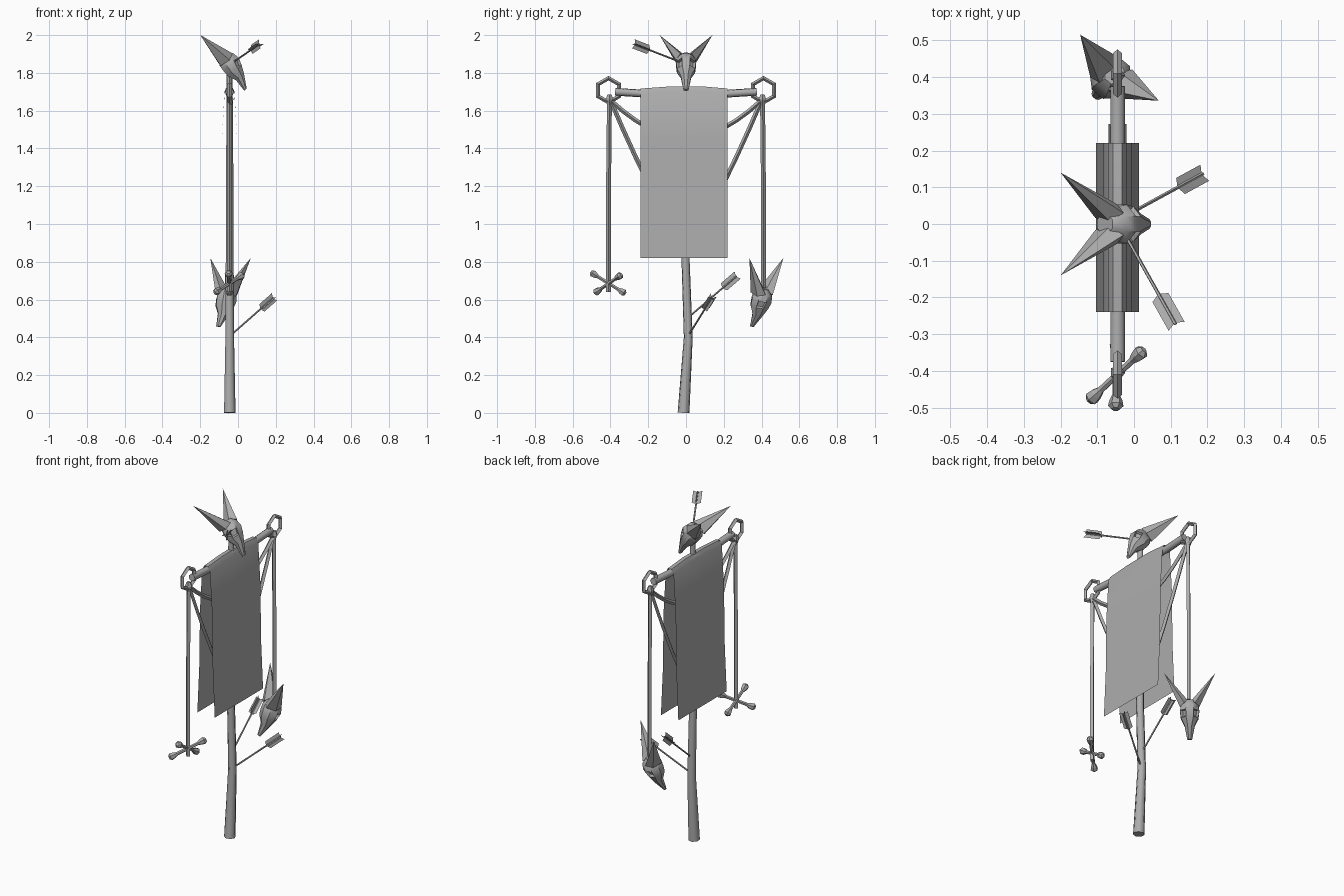
import bpy, bmesh, math
from mathutils import Vector, Matrix

if "Cube" in bpy.data.objects:
    bpy.data.objects.remove(bpy.data.objects["Cube"])

CX = -0.045  # x of the pole line

grey = bpy.data.materials.new("plain grey")
grey.diffuse_color = (0.42, 0.42, 0.42, 1)
grey.use_nodes = True
grey.node_tree.nodes["Principled BSDF"].inputs["Base Color"].default_value = grey.diffuse_color


def finish(name, bm, smooth=None, recalc=True):
    if recalc:
        bmesh.ops.recalc_face_normals(bm, faces=bm.faces)
    me = bpy.data.meshes.new(name)
    bm.to_mesh(me)
    bm.free()
    me.materials.append(grey)
    ob = bpy.data.objects.new(name, me)
    bpy.context.collection.objects.link(ob)
    if smooth:
        bpy.ops.object.select_all(action='DESELECT')
        ob.select_set(True)
        bpy.context.view_layer.objects.active = ob
        bpy.ops.object.shade_smooth_by_angle(angle=math.radians(smooth))
    return ob


def loft(bm, rings):
    """Skin a list of point rings and cap both ends."""
    vs = [[bm.verts.new(p) for p in r] for r in rings]
    n = len(vs[0])
    for a, b in zip(vs, vs[1:]):
        for i in range(n):
            bm.faces.new((a[i], a[(i + 1) % n], b[(i + 1) % n], b[i]))
    bm.faces.new(vs[0][::-1])
    bm.faces.new(vs[-1])


def tube(bm, path, radii, sides):
    pts = [Vector(p) for p in path]
    if not isinstance(radii, (list, tuple)):
        radii = [radii] * len(pts)
    rings = []
    for i, p in enumerate(pts):
        d = (pts[min(i + 1, len(pts) - 1)] - pts[max(i - 1, 0)]).normalized()
        u = Vector((1, 0, 0)) if abs(d.x) < 0.9 else Vector((0, 0, 1))
        u = (u - d * u.dot(d)).normalized()
        v = d.cross(u)
        rings.append([p + radii[i] * (u * math.cos(a) + v * math.sin(a))
                      for a in (2 * math.pi * k / sides for k in range(sides))])
    loft(bm, rings)


def make_tube(name, path, radii, sides, smooth=None):
    bm = bmesh.new()
    tube(bm, path, radii, sides)
    return finish(name, bm, smooth)


# Pole and crossbar
make_tube("pole", [(CX, -0.013, 0), (CX, 0.012, 0.4), (CX, -0.002, 0.8), (CX, 0, 1.3), (CX, 0, 1.82)],
          [0.032, 0.024, 0.022, 0.02, 0.016], 7, 60)
make_tube("crossbar", [(CX, -0.375, 1.70), (CX, -0.22, 1.69), (CX, 0, 1.705), (CX, 0.22, 1.69), (CX, 0.375, 1.70)],
          [0.021, 0.021, 0.024, 0.021, 0.021], 7, 60)

# Banner: one open cloth folded over the crossbar
bm = bmesh.new()
half = [(0.058, 0.82), (0.045, 1.1), (0.04, 1.45), (0.026, 1.70), (0.012, 1.727)]
profile = [(CX - x, z) for x, z in half] + [(CX + x, z) for x, z in reversed(half)]
columns = []
for y, lift in ((-0.24, -0.01), (-0.1, 0), (0.08, 0.002), (0.22, -0.01)):
    columns.append([bm.verts.new((x, y, z + (lift if z > 1.6 else 0))) for x, z in profile])
for a, b in zip(columns, columns[1:]):
    for i in range(len(profile) - 1):
        bm.faces.new((a[i], a[i + 1], b[i + 1], b[i]))
finish("banner", bm, 50)

# Six-sided rings at the bar ends, with hanging ropes
for side, name in ((-1, "left"), (1, "right")):
    bm = bmesh.new()
    rings = []
    for k in range(6):
        a = math.pi / 2 + k * math.pi / 3
        rad = Vector((0, math.cos(a), math.sin(a)))
        c = Vector((CX, side * 0.41, 1.708)) + rad * 0.064
        rings.append([bm.verts.new(c + 0.012 * (rad * math.cos(t) + Vector((1, 0, 0)) * math.sin(t)))
                      for t in (j * math.pi / 2 for j in range(4))])
    for k in range(6):
        a, b = rings[k], rings[(k + 1) % 6]
        for j in range(4):
            bm.faces.new((a[j], a[(j + 1) % 4], b[(j + 1) % 4], b[j]))
    finish(name + "_ring", bm)
    bottom = 0.64 if side < 0 else 0.66
    make_tube(name + "_hanging_rope", [(CX, side * 0.405, 1.675), (CX, side * 0.41, 1.2), (CX, side * 0.41, bottom)],
              0.013, 4)
    make_tube(name + "_rope_knot", [(CX, side * 0.405, 1.63), (CX, side * 0.405, 1.66), (CX, side * 0.405, 1.685)],
              [0.012, 0.021, 0.012], 5)

# Sagging ropes running from ring to ring behind the cloth
for name, low, power in (("upper_swag", 1.45, 1.8), ("lower_swag", 0.9, 1.25)):
    path = []
    for k in range(13):
        y = -0.4 + 0.8 * k / 12
        path.append((CX, y, low + (1.655 - low) * (abs(y) / 0.4) ** power))
    make_tube(name, path, 0.012, 4)


# Horned skulls: x is the face direction, z runs from snout to crown
def skull(name, loc, yaw, pitch):
    bm = bmesh.new()
    levels = [(-0.152, -0.035, 0.009, 0.014), (-0.08, -0.014, 0.03, 0.03), (-0.038, -0.014, 0.05, 0.052),
              (0, -0.008, 0.058, 0.057), (0.036, -0.01, 0.053, 0.05), (0.062, -0.013, 0.03, 0.028)]
    loft(bm, [[(c + hf * math.cos(a), hy * math.sin(a), z)
               for a in (math.pi / 8 + k * math.pi / 4 for k in range(8))] for z, c, hf, hy in levels])
    bmesh.ops.recalc_face_normals(bm, faces=bm.faces)
    # sunken eye sockets
    eyes = []
    for f in bm.faces:
        m = f.calc_center_median()
        if -0.04 < m.z < 0 and m.x > 0.01 and abs(m.y) > 0.02:
            eyes.append(f)
    bmesh.ops.inset_individual(bm, faces=eyes, thickness=0.006, depth=-0.016)
    # horns
    for s in (-1, 1):
        tip = bm.verts.new((-0.035, s * 0.14, 0.224))
        base = [bm.verts.new((-0.015 + 0.05 * math.cos(a), s * 0.03 + 0.024 * math.sin(a),
                              0.04 - s * 0.018 * math.sin(a)))
                for a in (k * math.pi / 2.5 for k in range(5))]
        bm.faces.new(base)
        for k in range(5):
            bm.faces.new((base[k], base[(k + 1) % 5], tip))
    bm.transform(Matrix.Translation(loc) @ Matrix.Rotation(math.radians(yaw), 4, 'Z')
                 @ Matrix.Rotation(math.radians(pitch), 4, 'Y'))
    finish(name, bm, 35)


skull("top_skull", (-0.03, 0, 1.85), 0, -39.6)
skull("hanging_skull", (-0.056, 0.406, 0.595), 50, 15.4)


# Arrows: thin shaft with two crossed vanes
def arrow(name, start, tail):
    start, tail = Vector(start), Vector(tail)
    make_tube(name + "_shaft", [start, tail], 0.005, 5)
    d = (tail - start).normalized()
    u = d.cross(Vector((0, 0, 1))).normalized()
    bm = bmesh.new()
    for w in (u, d.cross(u)):
        for s in (-1, 1):
            a, b = tail - d * 0.1, tail - d * 0.005
            bm.faces.new([bm.verts.new(p) for p in
                          (a, a + w * s * 0.025 + d * 0.012, b + w * s * 0.025 + d * 0.012, b)])
    finish(name + "_vanes", bm, recalc=False)


arrow("skull_arrow", (-0.035, -0.01, 1.85), (0.113, -0.273, 1.952))
arrow("low_pole_arrow", (-0.045, 0.01, 0.405), (0.188, 0.137, 0.61))
arrow("high_pole_arrow", (CX, 0.0, 0.495), (CX, 0.268, 0.725))

# Crossed bones with flared ends
for k, (a, b) in enumerate((((-0.05, -0.505, 0.745), (-0.045, -0.32, 0.63)),
                            ((-0.123, -0.482, 0.635), (0.027, -0.342, 0.732)))):
    a, b = Vector(a), Vector(b)
    ts = (0, 0.05, 0.13, 0.22, 0.78, 0.87, 0.95, 1)
    make_tube("crossed_bone_%d" % (k + 1), [a.lerp(b, t) for t in ts],
              [0.01, 0.021, 0.018, 0.01, 0.01, 0.018, 0.021, 0.01], 6)
